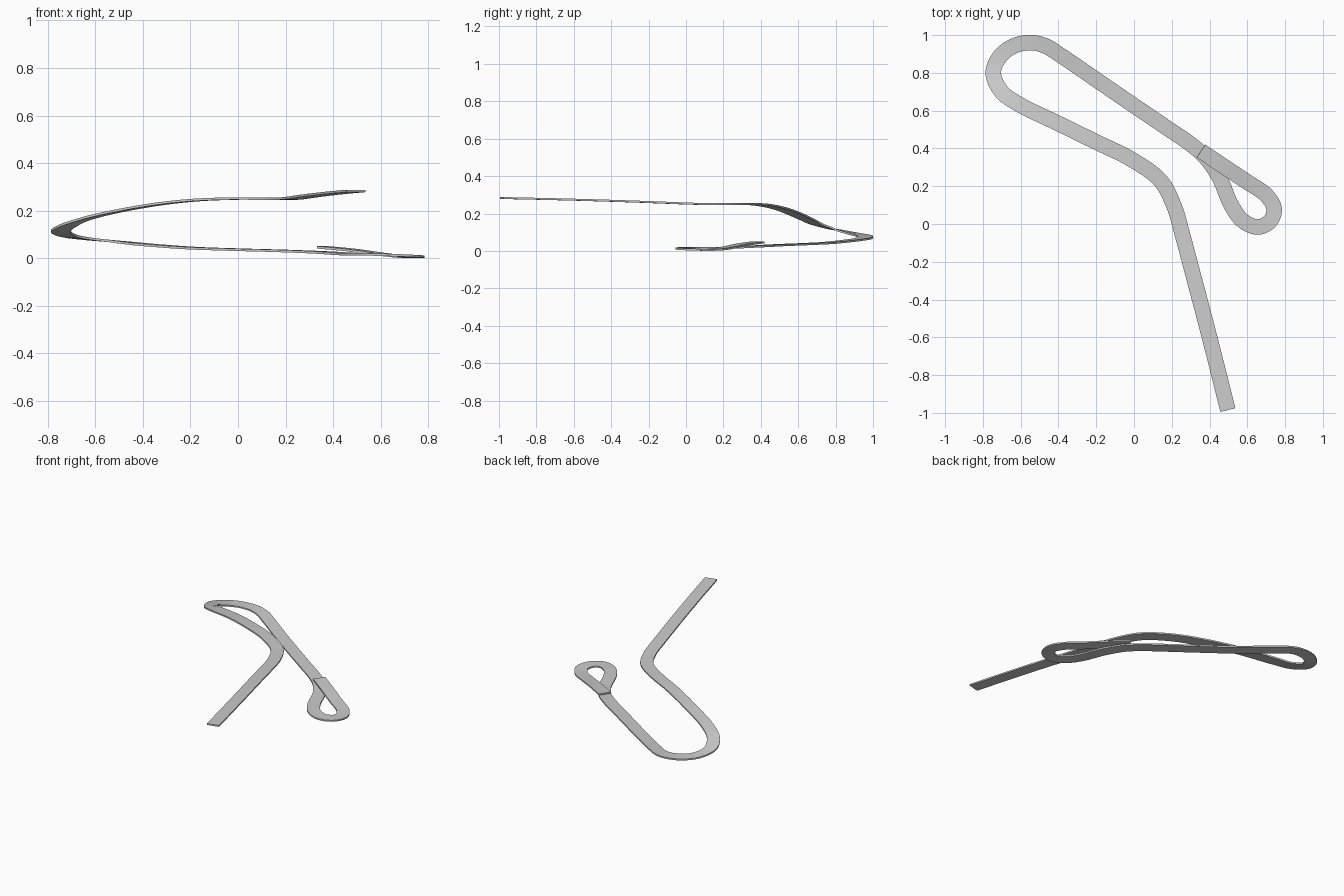
import bpy
import bmesh
from mathutils import Vector

cube = bpy.data.objects.get("Cube")
if cube:
    bpy.data.objects.remove(cube, do_unlink=True)

WIDTH, THICK, STEPS = 0.082, 0.01, 8

# Centre line of the road, from the high end down to the crossing end
PATH = [Vector(p) for p in (
    (0.497, -0.985, 0.283), (0.40, -0.60, 0.274), (0.30, -0.22, 0.262),
    (0.252, -0.04, 0.255), (0.214, 0.09, 0.251), (0.14, 0.23, 0.25),
    (-0.015, 0.343, 0.251), (-0.20, 0.434, 0.243), (-0.40, 0.532, 0.218),
    (-0.62, 0.64, 0.172), (-0.705, 0.705, 0.142), (-0.745, 0.80, 0.114),
    (-0.71, 0.887, 0.094), (-0.635, 0.943, 0.082), (-0.545, 0.96, 0.073),
    (-0.47, 0.943, 0.065), (-0.39, 0.894, 0.057), (-0.20, 0.764, 0.043),
    (0.0, 0.627, 0.036), (0.18, 0.505, 0.031), (0.29, 0.43, 0.027),
    (0.375, 0.357, 0.023), (0.45, 0.25, 0.018), (0.515, 0.10, 0.017),
    (0.575, 0.018, 0.016), (0.655, -0.016, 0.013), (0.72, 0.015, 0.009),
    (0.742, 0.08, 0.006), (0.70, 0.153, 0.007), (0.60, 0.222, 0.017),
    (0.48, 0.302, 0.034), (0.355, 0.386, 0.046))]


def smooth_path(points):
    """Centripetal spline through all the points."""
    pts = [2 * points[0] - points[1]] + points + [2 * points[-1] - points[-2]]
    out = []
    for a, b, c, d in zip(pts, pts[1:], pts[2:], pts[3:]):
        t1 = (b - a).length ** 0.5
        t2 = t1 + (c - b).length ** 0.5
        t3 = t2 + (d - c).length ** 0.5
        for i in range(STEPS):
            t = t1 + (t2 - t1) * i / STEPS
            ab = a.lerp(b, t / t1)
            bc = b.lerp(c, (t - t1) / (t2 - t1))
            cd = c.lerp(d, (t - t2) / (t3 - t2))
            out.append(ab.lerp(bc, t / t2).lerp(bc.lerp(cd, (t - t1) / (t3 - t1)),
                                                (t - t1) / (t2 - t1)))
    return out + [points[-1]]


# Sweep a flat rectangular section along the path, level from side to side
line = smooth_path(PATH)
bm = bmesh.new()
rings = []
for i, p in enumerate(line):
    along = (line[min(i + 1, len(line) - 1)] - line[max(i - 1, 0)]).normalized()
    side = along.cross(Vector((0, 0, 1))).normalized()
    up = side.cross(along)
    rings.append([bm.verts.new(p + side * (s * WIDTH / 2) + up * (u * THICK / 2))
                  for s, u in ((-1, -1), (1, -1), (1, 1), (-1, 1))])
for r, q in zip(rings, rings[1:]):
    for k in range(4):
        n = (k + 1) % 4
        bm.faces.new((r[k], r[n], q[n], q[k]))
bm.faces.new(rings[0])
bm.faces.new(rings[-1])
bmesh.ops.recalc_face_normals(bm, faces=bm.faces)

mesh = bpy.data.meshes.new("road_ribbon")
bm.to_mesh(mesh)
bm.free()
road = bpy.data.objects.new("road_ribbon", mesh)
bpy.context.collection.objects.link(road)

# Plain grey surface
grey = bpy.data.materials.new("light_grey")
grey.use_nodes = True
color = (0.6, 0.6, 0.6, 1)
grey.diffuse_color = color
grey.node_tree.nodes["Principled BSDF"].inputs["Base Color"].default_value = color
mesh.materials.append(grey)

bpy.ops.object.select_all(action='DESELECT')
road.select_set(True)
bpy.context.view_layer.objects.active = road
bpy.ops.object.shade_smooth_by_angle()
